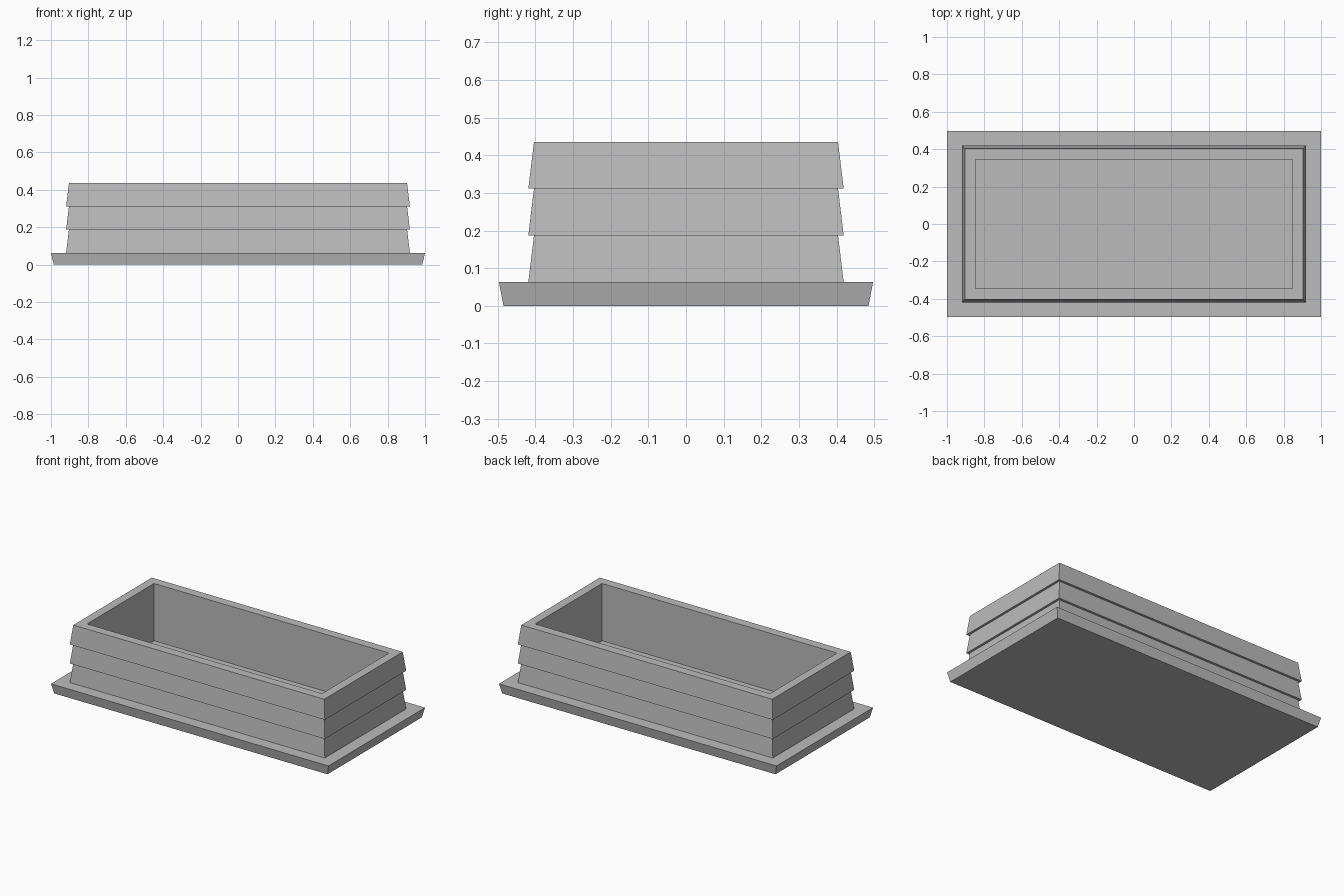
import bpy
import bmesh

cube = bpy.data.objects.get("Cube")
if cube:
    bpy.data.objects.remove(cube, do_unlink=True)

grey = bpy.data.materials.new("mid grey")
grey.use_nodes = True
colour = (0.5, 0.5, 0.5, 1)
grey.diffuse_color = colour
grey.node_tree.nodes["Principled BSDF"].inputs["Base Color"].default_value = colour


def rectangular_loft(name, sections, capped):
    """Join rectangles (half width, half depth, height); cap the ends or close the loop."""
    bm = bmesh.new()
    rings = [[bm.verts.new((sx * w, sy * d, z))
              for sx, sy in ((-1, -1), (1, -1), (1, 1), (-1, 1))]
             for w, d, z in sections]
    pairs = list(zip(rings, rings[1:]))
    if capped:
        bm.faces.new(rings[0])
        bm.faces.new(rings[-1])
    else:
        pairs.append((rings[-1], rings[0]))
    for low, high in pairs:
        for i in range(4):
            j = (i + 1) % 4
            bm.faces.new((low[i], low[j], high[j], high[i]))
    bmesh.ops.recalc_face_normals(bm, faces=bm.faces)
    mesh = bpy.data.meshes.new(name)
    bm.to_mesh(mesh)
    bm.free()
    mesh.materials.append(grey)
    obj = bpy.data.objects.new(name, mesh)
    bpy.context.collection.objects.link(obj)
    return obj


base_top, slat_height = 0.063, 0.1243

# Base tray, flaring slightly upward; its top is also the inside floor
rectangular_loft("base", [(0.985, 0.485, 0), (1.0, 0.497, base_top)], True)

# Wall of three overlapping tapered slats around a straight-sided opening
outside = []
for i in range(3):
    z = base_top + i * slat_height
    outside += [(0.919, 0.419, z), (0.904, 0.404, z + slat_height)]
inside = [(0.847, 0.345, outside[-1][2]), (0.847, 0.345, base_top)]
rectangular_loft("slatted_wall", outside + inside, False)
